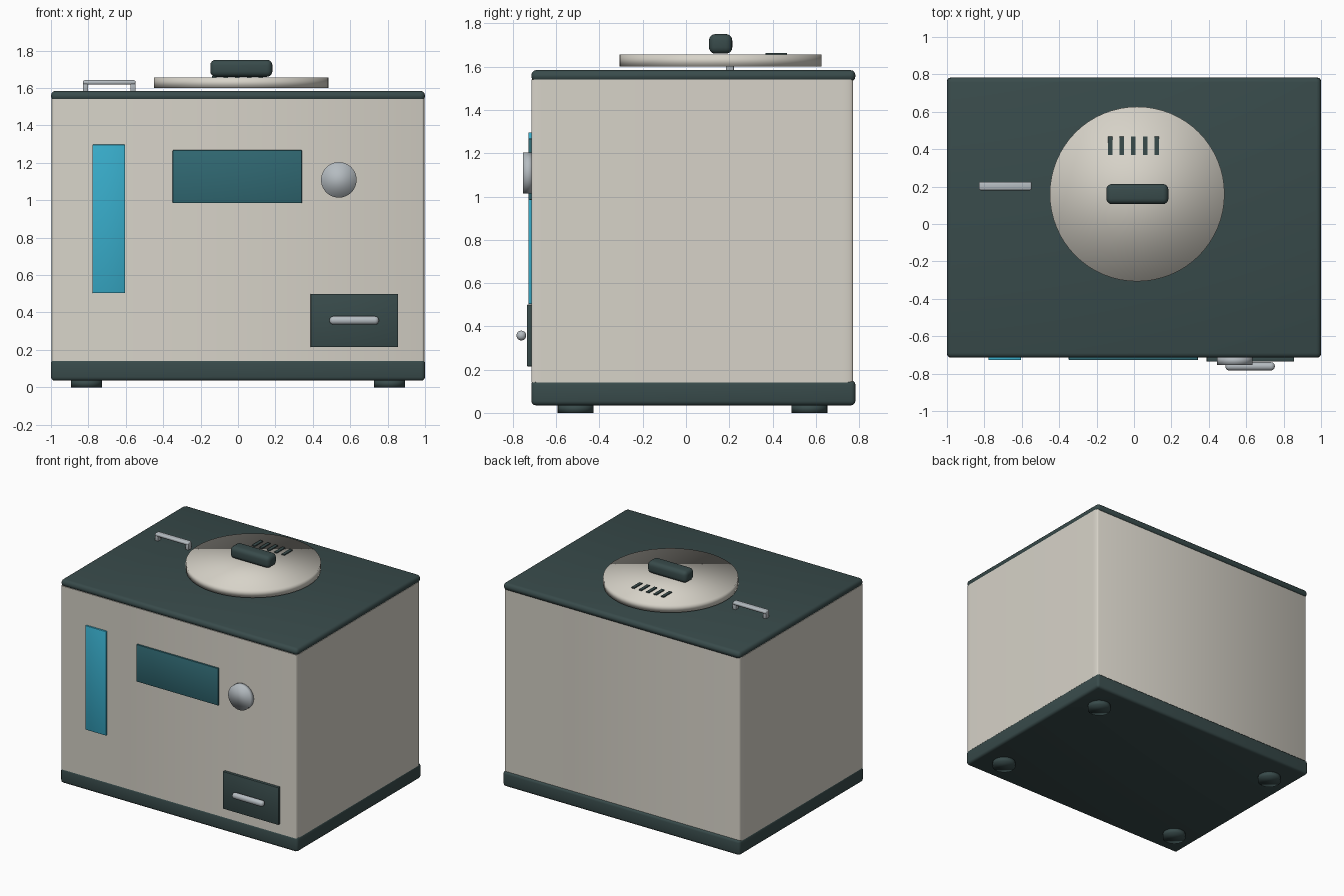
import bpy, bmesh, math
from mathutils import Matrix

if "Cube" in bpy.data.objects:
    bpy.data.objects.remove(bpy.data.objects["Cube"])


def material(name, r, g, b):
    m = bpy.data.materials.new(name)
    m.use_nodes = True
    m.diffuse_color = (r, g, b, 1)
    m.node_tree.nodes["Principled BSDF"].inputs["Base Color"].default_value = (r, g, b, 1)
    return m


cream = material("cream enamel", 0.68, 0.65, 0.58)
dark = material("dark slate", 0.04, 0.07, 0.07)
blue = material("bright blue", 0.04, 0.42, 0.60)
teal = material("screen teal", 0.03, 0.14, 0.17)
metal = material("brushed metal", 0.46, 0.50, 0.53)


def finish(name, bm, mat, smooth="angle"):
    bmesh.ops.recalc_face_normals(bm, faces=bm.faces)
    mesh = bpy.data.meshes.new(name)
    bm.to_mesh(mesh)
    bm.free()
    mesh.materials.append(mat)
    ob = bpy.data.objects.new(name, mesh)
    bpy.context.collection.objects.link(ob)
    bpy.ops.object.select_all(action="DESELECT")
    ob.select_set(True)
    bpy.context.view_layer.objects.active = ob
    if smooth == "all":
        bpy.ops.object.shade_smooth()
    else:
        bpy.ops.object.shade_smooth_by_angle(angle=math.radians(40))
    return ob


def box(name, x, y, z, mat, bevel=0.0, segments=3):
    """Box from (min, max) ranges, with rounded edges."""
    bm = bmesh.new()
    bmesh.ops.create_cube(bm, size=1)
    for v in bm.verts:
        v.co = [r[0] if c < 0 else r[1] for c, r in zip(v.co, (x, y, z))]
    if bevel:
        bmesh.ops.bevel(bm, geom=bm.edges[:], offset=bevel, segments=segments,
                        profile=0.5, affect="EDGES")
    return finish(name, bm, mat)


def disc(name, centre, radius, depth, mat, axis="Z", sides=64, smooth="all"):
    bm = bmesh.new()
    bmesh.ops.create_cone(bm, cap_ends=True, segments=sides, radius1=radius,
                          radius2=radius, depth=depth)
    turn = {"Z": Matrix(), "Y": Matrix.Rotation(math.pi / 2, 4, "X")}[axis]
    bm.transform(Matrix.Translation(centre) @ turn)
    return finish(name, bm, mat, smooth)


# Housing: rounded corner profile, extruded upward
bm = bmesh.new()
ring = []
for quarter, (sx, sy) in enumerate(((1, 1), (-1, 1), (-1, -1), (1, -1))):
    for i in range(7):
        a = (quarter + i / 6) * math.pi / 2
        ring.append(bm.verts.new((sx * 0.986 + 0.012 * math.cos(a),
                                  0.028 + sy * 0.693 + 0.05 * math.sin(a), 0.14)))
face = bm.faces.new(ring)
top = bmesh.ops.extrude_face_region(bm, geom=[face])["geom"]
for v in top:
    if isinstance(v, bmesh.types.BMVert):
        v.co.z = 1.54
finish("housing", bm, cream)

# Base, top plate and feet
box("base", (-1, 1), (-0.715, 0.783), (0.035, 0.15), dark, 0.02)
box("top_plate", (-1, 1), (-0.715, 0.783), (1.53, 1.585), dark, 0.025)
for side, x in (("left", 0.81), ("right", -0.81)):
    for end, y in (("front", -0.51), ("back", 0.57)):
        disc(f"{end}_{side}_foot", (x, y, 0.02), 0.083, 0.04, dark, sides=32)

# Lid with knob and steam vents
disc("lid", (0.017, 0.16, 1.628), 0.467, 0.056, cream)
box("lid_knob", (-0.148, 0.184), (0.106, 0.214), (1.66, 1.751), dark, 0.03, 4)
for i in range(5):
    x = -0.128 + 0.0625 * i
    box(f"steam_vent_{i + 1}", (x - 0.012, x + 0.012), (0.368, 0.467),
        (1.654, 1.663), dark)

# Carrying handle on the top plate
box("carry_handle_bar", (-0.83, -0.547), (0.18, 0.225), (1.618, 1.642), metal, 0.01)
for name, x in (("right", -0.83), ("left", -0.575)):
    box(f"carry_handle_{name}_post", (x, x + 0.028), (0.184, 0.221),
        (1.58, 1.63), metal, 0.004, 2)

# Front fittings
box("water_gauge", (-0.778, -0.603), (-0.728, -0.71), (0.503, 1.297), blue, 0.004, 2)
box("screen", (-0.349, 0.342), (-0.728, -0.71), (0.985, 1.268), teal, 0.004, 2)
disc("dial", (0.539, -0.73, 1.109), 0.095, 0.046, metal, "Y", 48)
box("drawer", (0.388, 0.856), (-0.736, -0.71), (0.215, 0.5), dark, 0.004, 2)
box("drawer_handle", (0.489, 0.753), (-0.783, -0.739), (0.335, 0.38), metal, 0.021, 5)
